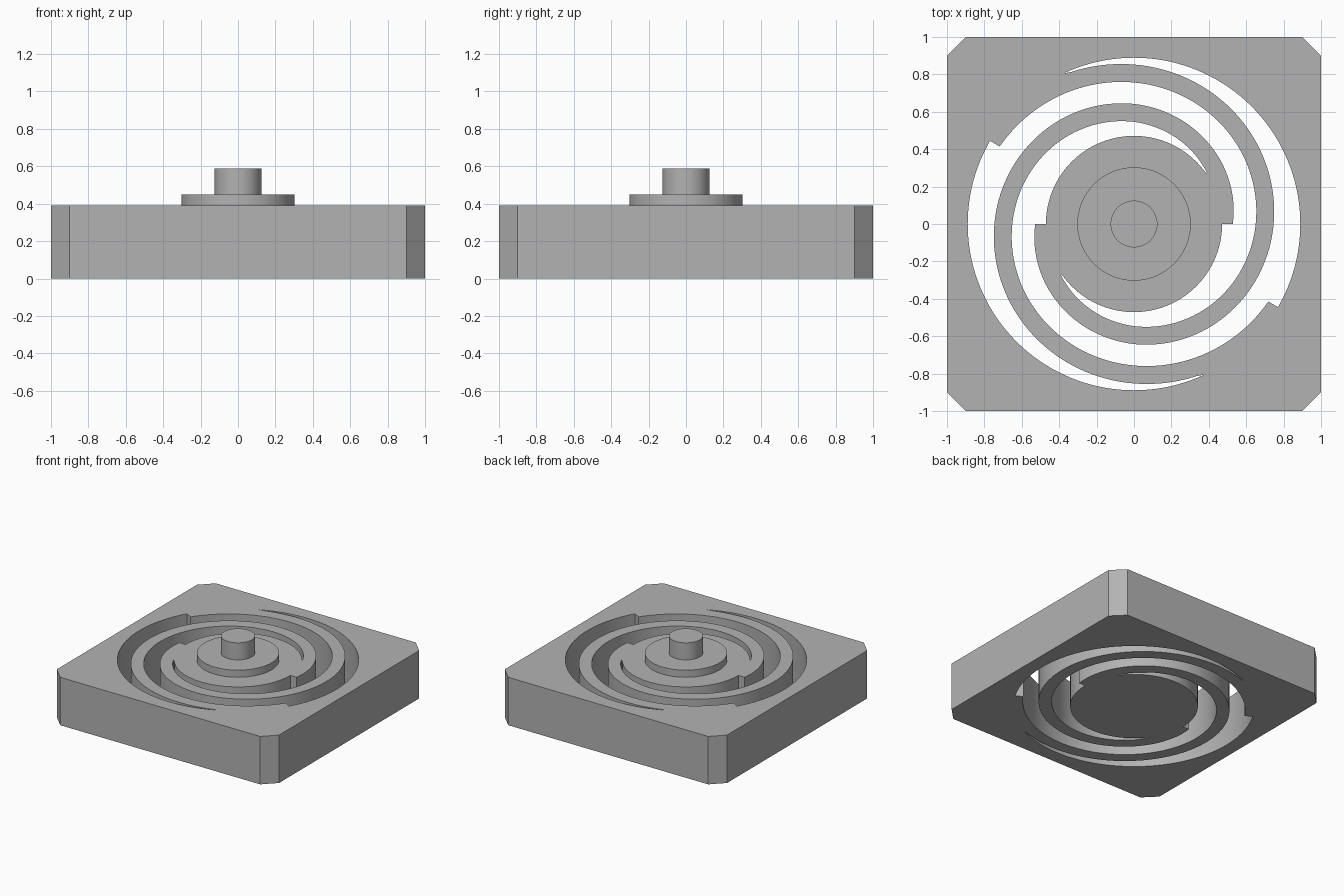
import bpy
from math import cos, sin, radians

if "Cube" in bpy.data.objects:
    bpy.data.objects.remove(bpy.data.objects["Cube"], do_unlink=True)

HEIGHT = 0.39
CHAMFER = 0.1
HUB_R, HOLE_R = 0.471, 0.889
HALF_ARM = 0.048
ARM_TURN = 330       # degrees swept by each arm
INNER_TIP = 35       # where an arm leaves the hub
OUTER_TIP = 295      # where an arm meets the frame
# Arm centre line: angle and radius
SPIRAL = [(0, 0.480), (90, 0.594), (180, 0.6985), (270, 0.8045), (330, 0.877)]

grey = bpy.data.materials.new("light_grey")
grey.use_nodes = True
colour = (0.45, 0.45, 0.45, 1)
grey.diffuse_color = colour
grey.node_tree.nodes["Principled BSDF"].inputs["Base Color"].default_value = colour


def arm_radius(deg):
    for (a0, r0), (a1, r1) in zip(SPIRAL, SPIRAL[1:]):
        if deg <= a1:
            return r0 + (r1 - r0) * (deg - a0) / (a1 - a0)


def sweep(start, end, radius, turn=0):
    """Points from one angle to another at radius(angle), about 2.5 degrees apart."""
    n = round(abs(end - start) / 2.5)
    points = []
    for i in range(n + 1):
        a = start + (end - start) * i / n
        t = radians(a + turn)
        points.append((radius(a) * cos(t), radius(a) * sin(t)))
    return points


def slot_outline(turn):
    """Opening between the inside of one arm and the outside of the other."""
    inside = sweep(INNER_TIP, ARM_TURN, lambda a: arm_radius(a) - HALF_ARM, turn)
    frame = sweep(ARM_TURN, OUTER_TIP + 180, lambda a: HOLE_R, turn)
    outside = sweep(OUTER_TIP, 0, lambda a: arm_radius(a) + HALF_ARM, turn + 180)
    hub = sweep(180, INNER_TIP, lambda a: HUB_R, turn)
    return inside + frame + outside[1:] + hub


def finish(obj, name):
    obj.name = obj.data.name = name
    obj.data.materials.clear()
    obj.data.materials.append(grey)
    bpy.ops.object.select_all(action="DESELECT")
    obj.select_set(True)
    bpy.context.view_layer.objects.active = obj
    bpy.ops.object.shade_smooth_by_angle(angle=radians(30))


# Square block with cut corners, pierced by the two spiral slots
c = 1 - CHAMFER
block = [(1, -c), (1, c), (c, 1), (-c, 1), (-1, c), (-1, -c), (-c, -1), (c, -1)]
curve = bpy.data.curves.new("spiral_block", "CURVE")
curve.dimensions = "2D"
curve.fill_mode = "BOTH"
curve.extrude = HEIGHT / 2
for outline in (block, slot_outline(0), slot_outline(180)):
    spline = curve.splines.new("POLY")
    spline.points.add(len(outline) - 1)
    for point, (x, y) in zip(spline.points, outline):
        point.co = (x, y, 0, 1)
    spline.use_cyclic_u = True
body = bpy.data.objects.new("spiral_block", curve)
body.location.z = HEIGHT / 2
bpy.context.collection.objects.link(body)
bpy.ops.object.select_all(action="DESELECT")
body.select_set(True)
bpy.context.view_layer.objects.active = body
bpy.ops.object.convert(target="MESH")
finish(bpy.context.view_layer.objects.active, "spiral_block")

# Stepped boss on the hub
for name, radius, bottom, top in (("hub_disc", 0.303, HEIGHT, 0.448),
                                  ("centre_post", 0.125, 0.448, 0.587)):
    bpy.ops.mesh.primitive_cylinder_add(vertices=96, radius=radius, depth=top - bottom,
                                        location=(0, 0, (top + bottom) / 2))
    finish(bpy.context.object, name)
